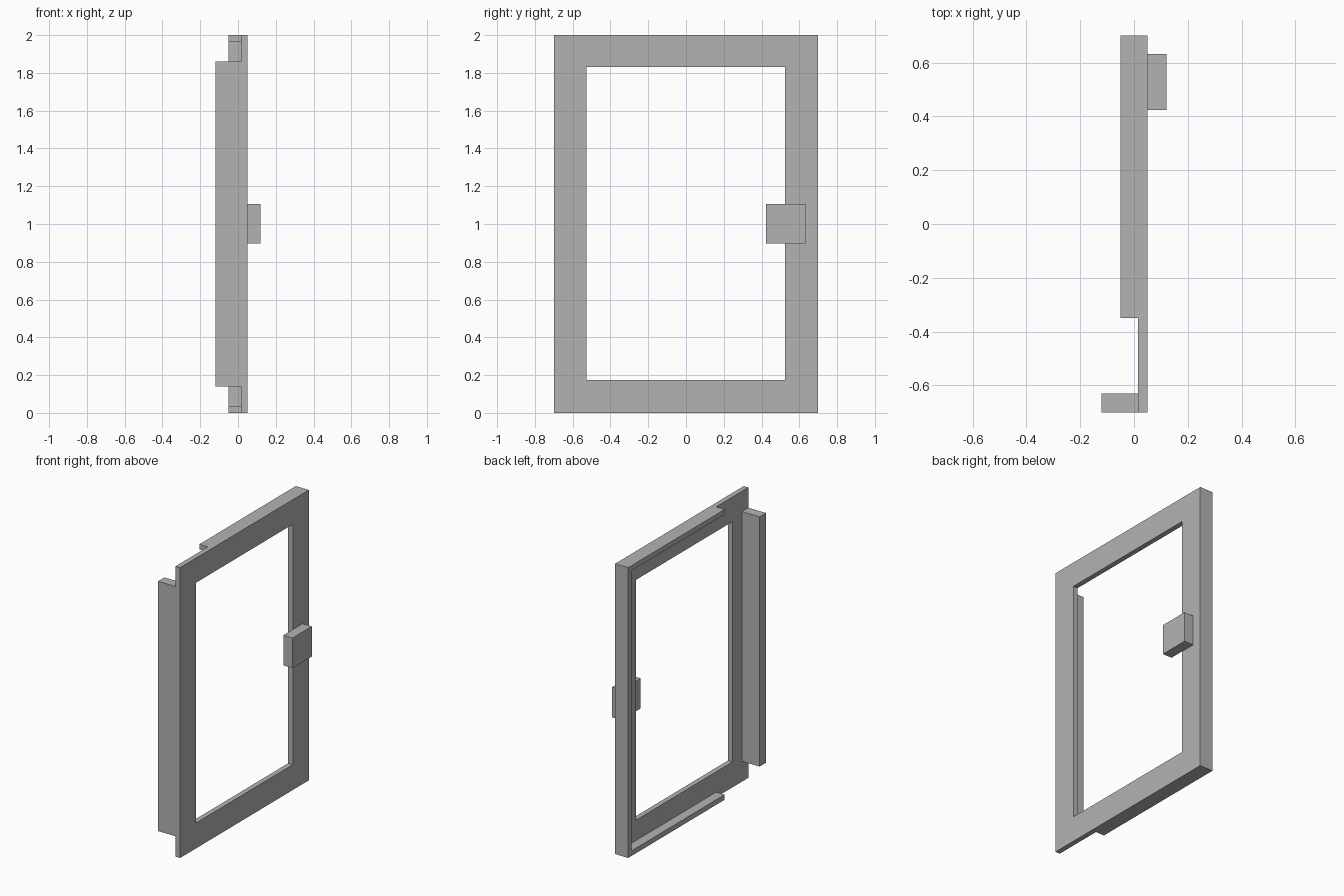
import bpy
import bmesh

cube = bpy.data.objects.get("Cube")
if cube:
    bpy.data.objects.remove(cube, do_unlink=True)

grey = bpy.data.materials.new("plain grey")
grey.use_nodes = True
color = (0.45, 0.45, 0.45, 1)
grey.diffuse_color = color
grey.node_tree.nodes["Principled BSDF"].inputs["Base Color"].default_value = color


def make_object(name, bm):
    bmesh.ops.recalc_face_normals(bm, faces=bm.faces)
    mesh = bpy.data.meshes.new(name)
    bm.to_mesh(mesh)
    bm.free()
    mesh.materials.append(grey)
    obj = bpy.data.objects.new(name, mesh)
    bpy.context.collection.objects.link(obj)
    return obj


def prism(name, x, outline):
    """Extrude a y-z outline between two x values."""
    bm = bmesh.new()
    face = bm.faces.new([bm.verts.new((x[0], y, z)) for y, z in outline])
    new = bmesh.ops.extrude_face_region(bm, geom=[face])["geom"]
    bmesh.ops.translate(bm, vec=(x[1] - x[0], 0, 0),
                        verts=[v for v in new if isinstance(v, bmesh.types.BMVert)])
    return make_object(name, bm)


def rect(y0, y1, z0, z1):
    return [(y0, z0), (y1, z0), (y1, z1), (y0, z1)]


HALF, TOP = 0.7, 2.0
BACK, FACE = 0.015, 0.05

# Door frame: a flat ring between the outer edge and the window opening
bm = bmesh.new()
loops = [[[bm.verts.new((x, y, z)) for y, z in outline]
          for outline in (rect(-HALF, HALF, 0, TOP), rect(-0.527, 0.525, 0.175, 1.83))]
         for x in (BACK, FACE)]
(back_out, back_in), (face_out, face_in) = loops
for a, b in ((back_out, back_in), (face_out, face_in),
             (back_out, face_out), (back_in, face_in)):
    for i in range(4):
        j = (i + 1) % 4
        bm.faces.new((a[i], a[j], b[j], b[i]))
make_object("door_frame", bm)

# Return lip: one C-shaped strip along the top, far side and bottom
LIP, END = 0.035, -0.35
prism("return_lip", (-0.05, BACK), [
    (END, 0), (HALF, 0), (HALF, TOP), (END, TOP),
    (END, TOP - LIP), (HALF - LIP, TOP - LIP), (HALF - LIP, LIP), (END, LIP)])

# Hinge flange standing off the back of the frame
prism("hinge_flange", (-0.12, BACK), rect(-HALF, -0.63, 0.14, 1.86))

# Handle block on the outer face
prism("handle", (FACE, 0.12), rect(0.423, 0.632, 0.897, 1.105))
